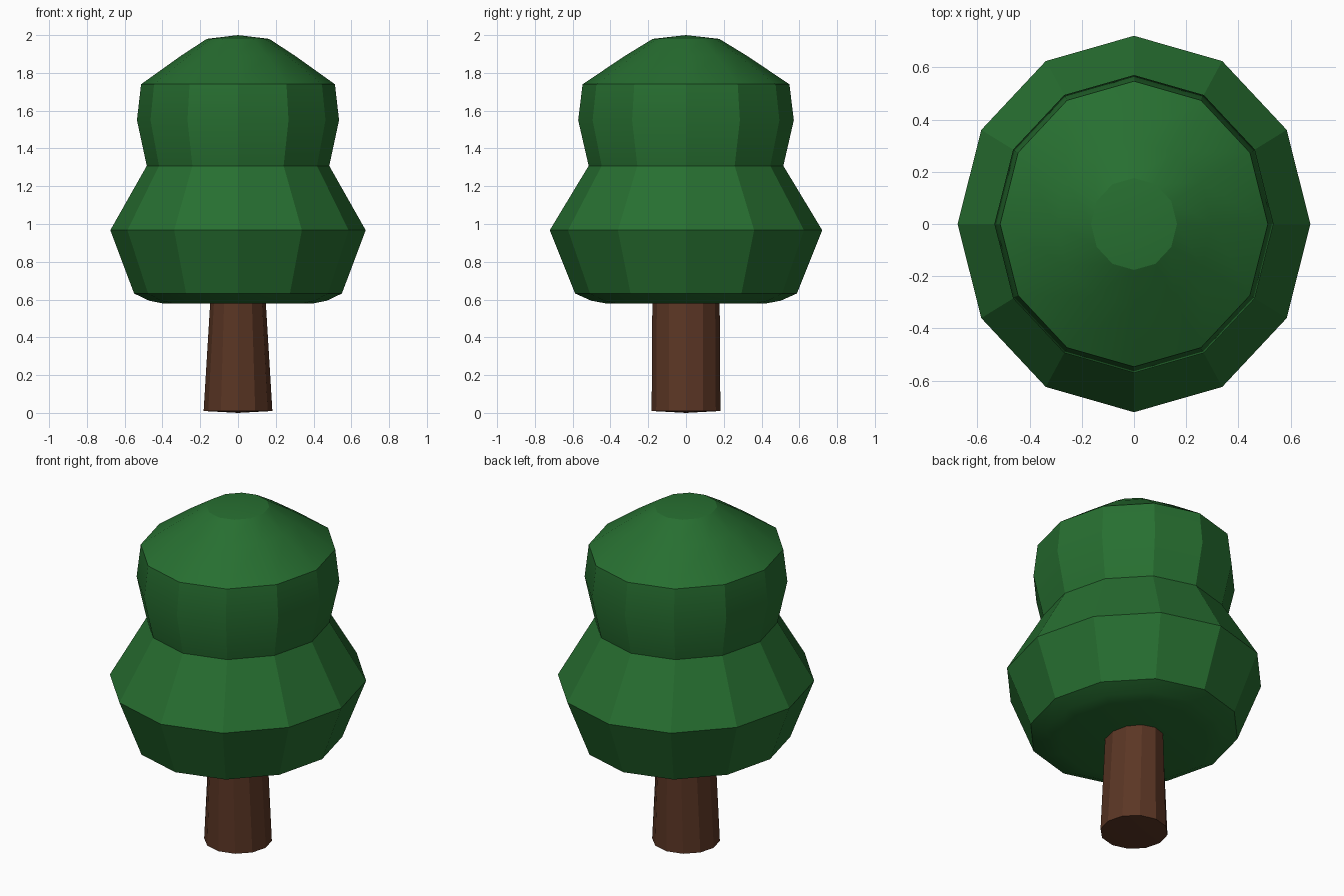
import bpy
import bmesh
from math import radians, sin, cos, tau

SIDES = 12

cube = bpy.data.objects.get("Cube")
if cube:
    bpy.data.objects.remove(cube, do_unlink=True)


def material(name, color):
    mat = bpy.data.materials.new(name)
    mat.use_nodes = True
    rgba = (*color, 1.0)
    mat.diffuse_color = rgba
    bsdf = next(n for n in mat.node_tree.nodes if n.type == "BSDF_PRINCIPLED")
    bsdf.inputs["Base Color"].default_value = rgba
    bsdf.inputs["Roughness"].default_value = 0.9
    return mat


def lathe(name, rings, mat, bottom, top, angle):
    """Stack rings of (x radius, y radius, z) and close them at two centre heights."""
    bm = bmesh.new()
    loops = []
    for rx, ry, z in rings:
        loops.append([bm.verts.new((rx * cos(tau * i / SIDES), ry * sin(tau * i / SIDES), z))
                      for i in range(SIDES)])
    low = bm.verts.new((0, 0, bottom))
    high = bm.verts.new((0, 0, top))
    for i in range(SIDES):
        j = (i + 1) % SIDES
        for a, b in zip(loops, loops[1:]):
            bm.faces.new((a[i], a[j], b[j], b[i]))
        bm.faces.new((low, loops[0][j], loops[0][i]))
        bm.faces.new((high, loops[-1][i], loops[-1][j]))
    mesh = bpy.data.meshes.new(name)
    bm.to_mesh(mesh)
    bm.free()
    obj = bpy.data.objects.new(name, mesh)
    bpy.context.collection.objects.link(obj)
    mesh.materials.append(mat)
    bpy.ops.object.select_all(action="DESELECT")
    obj.select_set(True)
    bpy.context.view_layer.objects.active = obj
    bpy.ops.object.shade_smooth_by_angle(angle=radians(angle))
    return obj


leaf_green = material("leaf green", (0.02, 0.158, 0.03))
bark_brown = material("bark brown", (0.105, 0.037, 0.018))

# Trunk: narrows upward across its width only
lathe("trunk", [(0.182, 0.182, 0.01), (0.145, 0.178, 0.62)], bark_brown, 0.0, 0.62, 22)

# Foliage: rounded underside, wide skirt, pinched waist, upper drum and domed cap
profile = [(0.39, 0.578), (0.47, 0.594), (0.55, 0.632), (0.676, 0.967),
           (0.483, 1.308), (0.535, 1.55), (0.513, 1.74), (0.3, 1.892), (0.165, 1.98)]
lathe("foliage", [(r, r * 1.067, z) for r, z in profile], leaf_green, 0.578, 2.0, 22)
